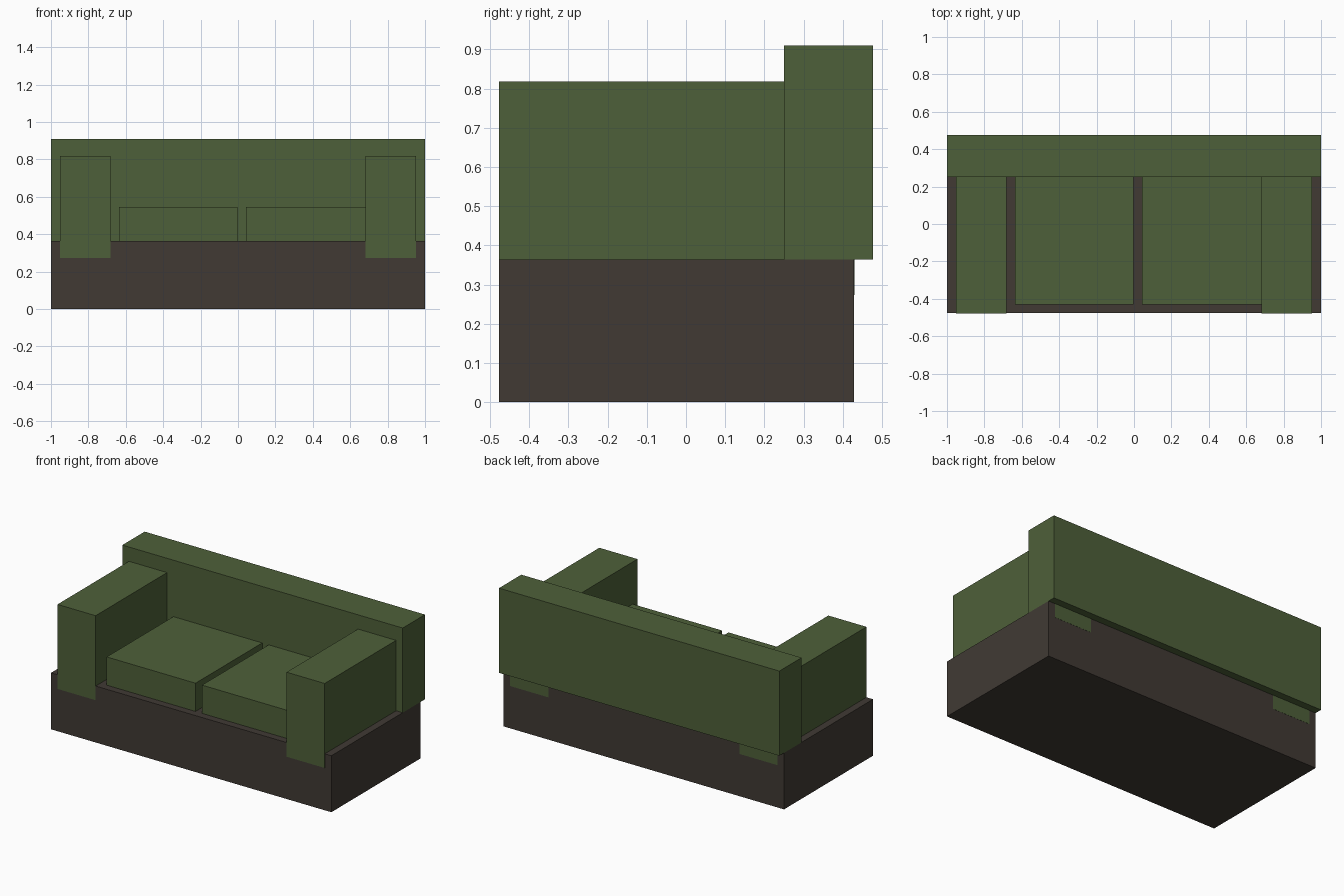
import bpy
import bmesh
from mathutils import Vector

if "Cube" in bpy.data.objects:
    bpy.data.objects.remove(bpy.data.objects["Cube"])


def material(name, color):
    m = bpy.data.materials.new(name)
    m.diffuse_color = (*color, 1.0)
    m.use_nodes = True
    m.node_tree.nodes["Principled BSDF"].inputs["Base Color"].default_value = m.diffuse_color
    return m


green = material("green_fabric", (0.076, 0.117, 0.041))
brown = material("dark_brown_base", (0.052, 0.042, 0.034))


def box(name, x, y, z, mat):
    """Axis-aligned box from (min, max) ranges."""
    lo, hi = Vector((x[0], y[0], z[0])), Vector((x[1], y[1], z[1]))
    bm = bmesh.new()
    bmesh.ops.create_cube(bm, size=1.0)
    bmesh.ops.scale(bm, vec=hi - lo, verts=bm.verts)
    mesh = bpy.data.meshes.new(name)
    bm.to_mesh(mesh)
    bm.free()
    mesh.materials.append(mat)
    obj = bpy.data.objects.new(name, mesh)
    obj.location = (lo + hi) / 2
    bpy.context.collection.objects.link(obj)
    return obj


FRONT, BASE_BACK, BACK = -0.477, 0.429, 0.477
BASE_TOP = 0.364

# Solid plinth
box("base", (-1, 1), (FRONT, BASE_BACK), (0, BASE_TOP), brown)

# Backrest overhanging the rear of the base
box("backrest", (-1, 1), (0.25, BACK), (BASE_TOP, 0.91), green)

# Armrests run through the base and show on its front and rear faces
for side, name in ((-1, "left_armrest"), (1, "right_armrest")):
    x = sorted((side * 0.681, side * 0.953))
    box(name, x, (FRONT - 0.001, BASE_BACK + 0.001), (0.273, 0.818), green)

# Seat cushions
for name, x in (("left_cushion", (-0.636, -0.002)), ("right_cushion", (0.044, 0.681))):
    box(name, x, (-0.43, 0.25), (BASE_TOP, 0.546), green)
